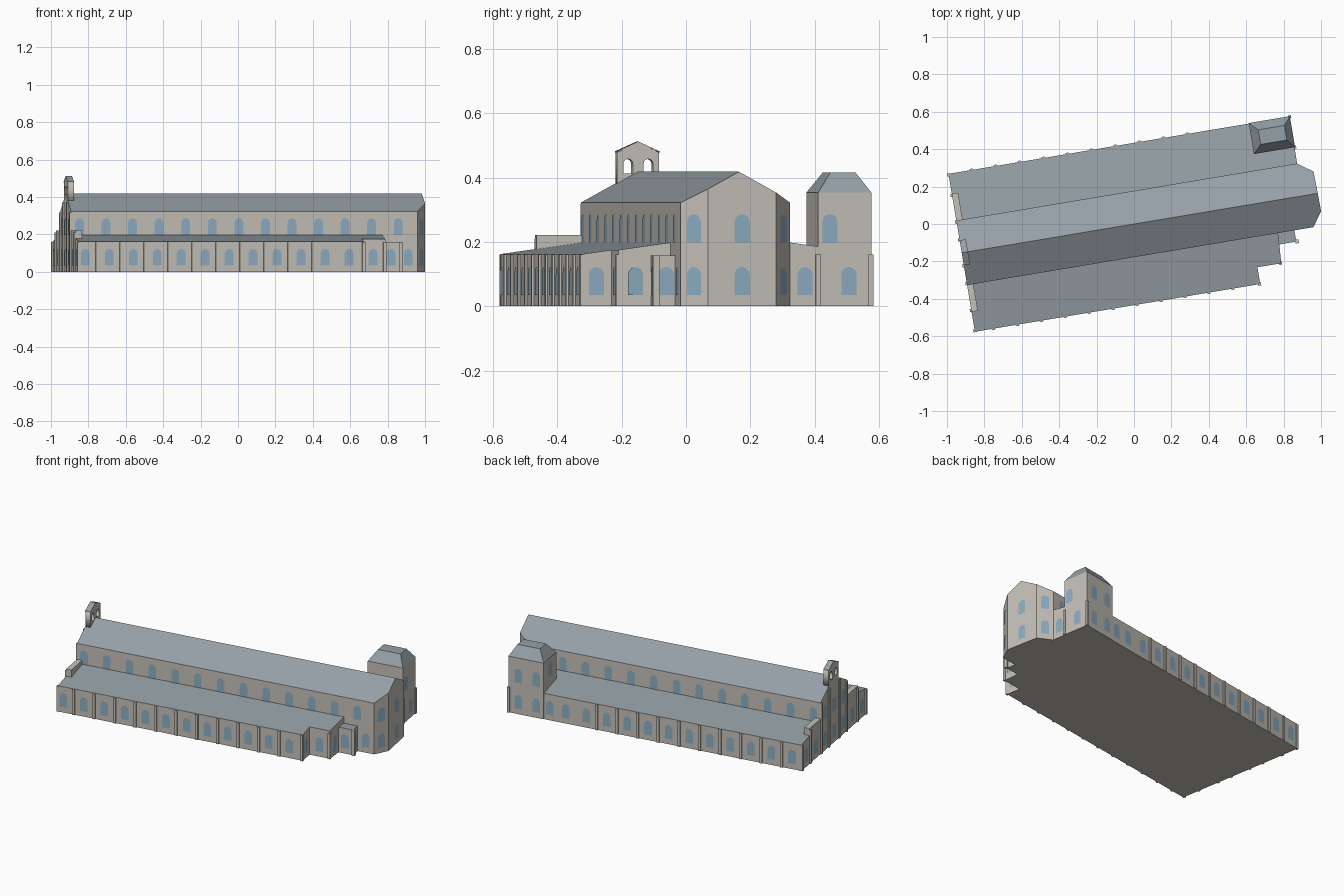
import bpy, math
from mathutils import Matrix, Vector

if "Cube" in bpy.data.objects:
    bpy.data.objects.remove(bpy.data.objects["Cube"])

ROT = Matrix.Rotation(math.radians(9.5), 4, 'Z')   # whole building is turned on its plot


def material(name, rgb):
    m = bpy.data.materials.new(name)
    m.diffuse_color = (*rgb, 1)
    m.use_nodes = True
    m.node_tree.nodes["Principled BSDF"].inputs["Base Color"].default_value = m.diffuse_color
    return m


WALL = material("stone", (0.56, 0.53, 0.48))
ROOF = material("slate", (0.30, 0.35, 0.38))
GLASS = material("window_blue", (0.27, 0.42, 0.54))


def mesh_object(name, verts, faces, mats, indices=None):
    me = bpy.data.meshes.new(name)
    me.from_pydata(verts, [], faces)
    for m in mats:
        me.materials.append(m)
    if indices:
        me.polygons.foreach_set("material_index", indices)
    me.update()
    ob = bpy.data.objects.new(name, me)
    ob.matrix_world = ROT
    bpy.context.collection.objects.link(ob)
    return ob


def prism(name, pts, height, tops=None, roof=ROOF, z0=0):
    """Upright block over a counter-clockwise plan; height(u, v) gives the roof."""
    n = len(pts)
    verts = [(u, v, z0) for u, v in pts] + [(u, v, height(u, v)) for u, v in pts]
    tops = tops or [range(n)]
    faces = [tuple(reversed(range(n)))]
    faces += [(i, (i + 1) % n, (i + 1) % n + n, i + n) for i in range(n)]
    idx = [0] * len(faces) + [1] * len(tops)
    faces += [tuple(i + n for i in t) for t in tops]
    return mesh_object(name, verts, faces, [WALL, roof], idx)


def box(name, u0, u1, v0, v1, z1, z0=0, roof=WALL):
    return prism(name, [(u0, v0), (u1, v0), (u1, v1), (u0, v1)], lambda u, v: z1, None, roof, z0)


def arch(w, h, seg=6):
    """Round-headed outline, starting at the lower left."""
    r = w / 2
    return [(-r, 0), (r, 0)] + [(r * math.cos(math.pi * i / seg), h - r + r * math.sin(math.pi * i / seg))
                                for i in range(seg + 1)]


def windows(name, spots, w=0.048, h=0.088):
    """spots: (u, v, sill z, outward angle in degrees)."""
    verts, faces = [], []
    for u, v, z, deg in spots:
        a = math.radians(deg)
        nx, ny = math.cos(a), math.sin(a)
        ring = arch(w, h)
        faces.append(tuple(range(len(verts), len(verts) + len(ring))))
        verts += [(u + nx * 0.002 - ny * s, v + ny * 0.002 + nx * s, z + t) for s, t in ring]
    mesh_object(name, verts, faces, [GLASS])


# Plan dimensions
W, N, A = -0.934, 0.175, 0.428          # west end, nave half width, aisle half width
EAVE, LEAN, NAVE, RIDGE = 0.162, 0.198, 0.322, 0.418


def nave_z(u, v):
    return RIDGE - (RIDGE - NAVE) * abs(v) / N


def aisle_z(u, v):
    return EAVE + (LEAN - EAVE) * (A - abs(v)) / (A - N)


# Nave with canted east end
prism("nave", [(W, -N), (0.943, -N), (0.998, -0.098), (0.996, 0), (0.993, 0.118), (0.913, N), (W, N), (W, 0)],
      nave_z, [(0, 1, 2, 3, 7), (7, 3, 4, 5, 6)])

# Side aisles with lean-to roofs
prism("south_aisle", [(W, -A), (0.613, -A), (0.613, -0.337), (0.742, -0.337), (0.752, -N), (W, -N)], aisle_z)
prism("north_aisle", [(W, N), (0.914, N), (0.914, A), (W, A)], aisle_z)

# Small stepped chapel beside the choir
box("chapel", 0.74, 0.84, -0.236, -N + 0.01, 0.158, roof=ROOF)
box("chapel_buttress", 0.835, 0.853, -0.246, -0.226, 0.158)

# Tower with truncated hip roof
box("tower", 0.694, 0.917, 0.263, 0.431, 0.353, roof=ROOF)
lo = [(0.694, 0.263), (0.917, 0.263), (0.917, 0.431), (0.694, 0.431)]
hi = [(0.738, 0.308), (0.88, 0.308), (0.88, 0.387), (0.738, 0.387)]
mesh_object("tower_roof", [(*p, 0.353) for p in lo] + [(*p, 0.416) for p in hi],
            [(0, 1, 5, 4), (1, 2, 6, 5), (2, 3, 7, 6), (3, 0, 4, 7), (4, 5, 6, 7), (3, 2, 1, 0)], [ROOF])

# Facade parapets above the aisles
for s, side in ((-1, "south"), (1, "north")):
    box(side + "_parapet", W, -0.90, *sorted((s * N, s * 0.32)), 0.222, 0.1)

# Bell gable with two open arches
cu = bpy.data.curves.new("bell_gable", 'CURVE')
cu.dimensions, cu.fill_mode, cu.extrude = '2D', 'BOTH', 0.016
outlines = [[(-0.066, 0.37), (0.066, 0.37), (0.066, 0.478), (0, 0.508), (-0.066, 0.478)]]
outlines += [[(x + s, 0.412 + t) for s, t in arch(0.03, 0.046)] for x in (-0.032, 0.032)]
for ring in outlines:
    sp = cu.splines.new('POLY')
    sp.points.add(len(ring) - 1)
    for p, (x, y) in zip(sp.points, ring):
        p.co = (x, y, 0, 1)
    sp.use_cyclic_u = True
cu.materials.append(WALL)
bell = bpy.data.objects.new("bell_gable", cu)
bpy.context.collection.objects.link(bell)
upright = Matrix(((0, 0, 1, 0), (1, 0, 0, 0), (0, 1, 0, 0), (0, 0, 0, 1)))
bell.matrix_world = ROT @ Matrix.Translation((-0.917, 0, 0)) @ upright
prism("bell_gable_roof", [(W, -0.068), (-0.9, -0.068), (-0.9, 0), (-0.9, 0.068), (W, 0.068), (W, 0)],
      lambda u, v: 0.512 - abs(v) * 0.45, [(0, 1, 2, 5), (5, 2, 3, 4)], z0=0.478)
bpy.data.objects["bell_gable_roof"].data.vertices[2].co.z = 0.507
bpy.data.objects["bell_gable_roof"].data.vertices[5].co.z = 0.507

# Shallow buttresses along the aisles and facade
for i in range(11):
    u = -0.835 + 0.13 * i
    box("south_buttress", u - 0.008, u + 0.008, -A - 0.007, -A + 0.01, EAVE - 0.002)
for i in range(10):
    u = -0.81 + 0.13 * i
    box("north_buttress", u - 0.008, u + 0.008, A - 0.01, A + 0.007, EAVE - 0.002)
for s in (-1, 1):
    for v, z in ((0.07, 0.37), (N - 0.008, 0.318), (0.312, 0.21), (A - 0.006, 0.16)):
        box("facade_buttress", W - 0.008, W + 0.01, s * v - 0.008, s * v + 0.008, z)
for u, v in ((0.915, A), (0.915, 0.263), (0.609, -A), (0.738, -0.337)):
    box("corner_buttress", u - 0.008, u + 0.008, v - 0.008, v + 0.008, 0.16)

# Windows
LOW, UP = 0.034, 0.198
windows("clerestory_windows", [(-0.889 + 0.144 * i, s * N, UP, s * 90)
                               for i in range(13) for s in (-1, 1)])
windows("south_aisle_windows", [(-0.9 + 0.13 * i, -A, LOW, -90) for i in range(12)]
        + [(0.676, -0.337, LOW, -90), (0.79, -0.236, LOW, -90), (0.893, -N, LOW, -90)])
windows("north_aisle_windows", [(-0.875 + 0.13 * i, A, LOW, 90) for i in range(12)] + [(0.655, A, LOW, 90)])
windows("tower_windows", [(u, 0.431, z, 90) for u in (0.74, 0.855) for z in (LOW, UP)]
        + [(0.917, 0.30, UP, 0), (0.917, 0.36, LOW, 0), (0.694, 0.35, 0.24, 180)])
cant_s = math.degrees(math.atan2(-0.055, 0.077))
cant_n = math.degrees(math.atan2(0.08, 0.057))
windows("choir_windows", [p for z in (LOW, UP) for p in
                          ((0.9705, -0.1365, z, cant_s), (0.996, 0.01, z, -0.5 + 1.8), (0.953, 0.1465, z, cant_n))])
windows("east_aisle_windows", [(0.613, -0.385, LOW, 0), (0.747, -0.285, LOW, 3.5), (0.84, -0.203, LOW, 0),
                               (0.914, 0.222, LOW, 0)])
windows("facade_windows", [(W, s * v, LOW, 180) for v in (0.12, 0.24, 0.37) for s in (-1, 1)]
        + [(W, s * 0.12, UP, 180) for s in (-1, 1)] + [(W, 0, UP, 180), (W, 0, LOW, 180)])
